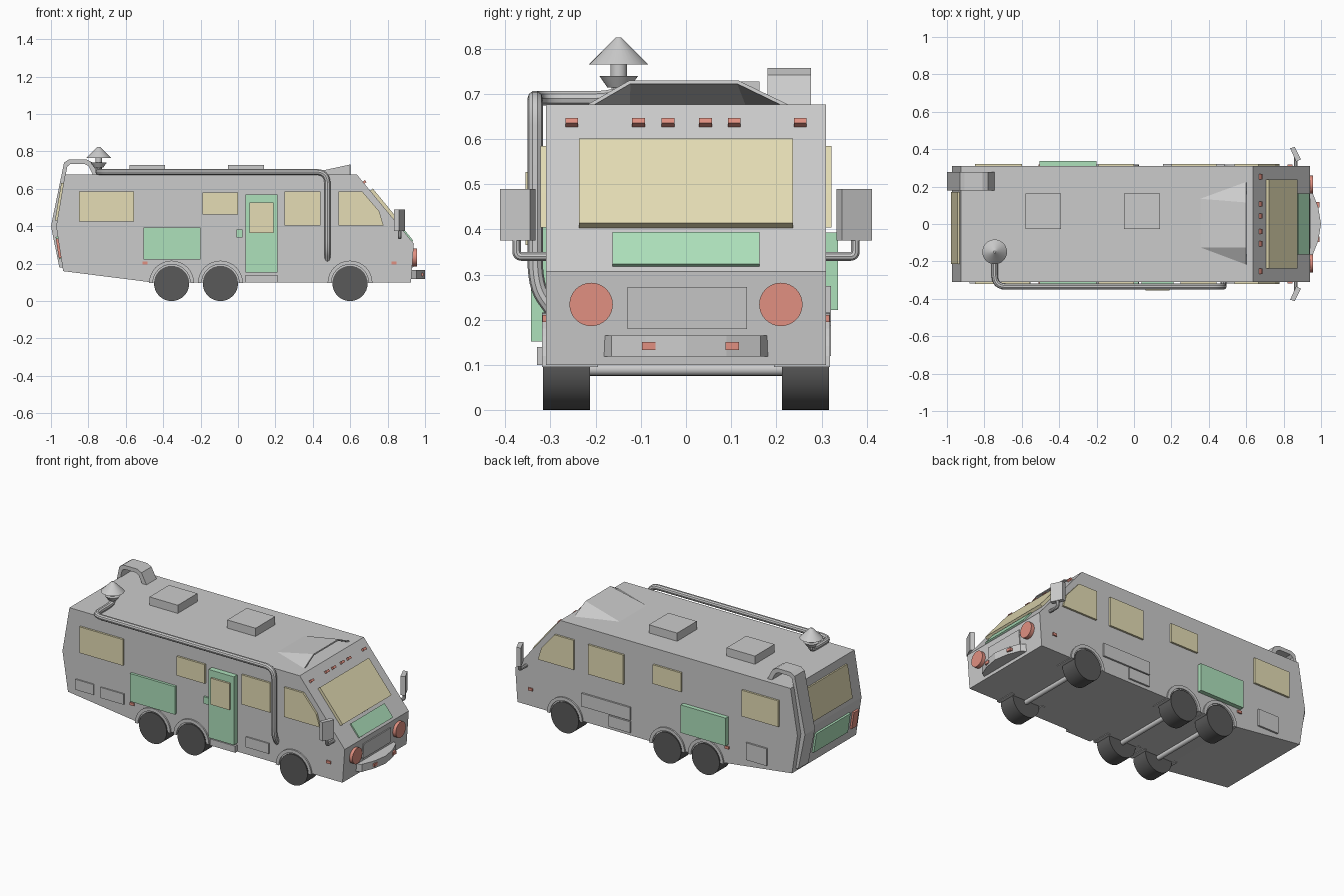
import bpy, bmesh
from math import sin, cos, pi, radians
from mathutils import Vector, Matrix

if "Cube" in bpy.data.objects:
    bpy.data.objects.remove(bpy.data.objects["Cube"])


def material(name, rgb):
    m = bpy.data.materials.new(name)
    m.diffuse_color = (*rgb, 1)
    m.use_nodes = True
    m.node_tree.nodes["Principled BSDF"].inputs["Base Color"].default_value = m.diffuse_color
    return m


GLASS = material("window_yellow", (0.78, 0.72, 0.46))
GREEN = material("panel_green", (0.42, 0.75, 0.5))
RED = material("light_red", (0.75, 0.28, 0.22))
DARK = material("tyre_dark", (0.1, 0.1, 0.1))


def finish(name, bm, mat=None, smooth=False):
    bmesh.ops.recalc_face_normals(bm, faces=bm.faces[:])
    me = bpy.data.meshes.new(name)
    bm.to_mesh(me)
    bm.free()
    ob = bpy.data.objects.new(name, me)
    bpy.context.collection.objects.link(ob)
    if mat:
        me.materials.append(mat)
    if smooth:
        shade(ob)
    return ob


def shade(ob):
    bpy.ops.object.select_all(action='DESELECT')
    ob.select_set(True)
    bpy.context.view_layer.objects.active = ob
    bpy.ops.object.shade_smooth_by_angle(angle=radians(35))


def extrude(name, pts, vec, mat=None):
    bm = bmesh.new()
    f = bm.faces.new([bm.verts.new(p) for p in pts])
    r = bmesh.ops.extrude_face_region(bm, geom=[f], use_keep_orig=True)
    verts = [v for v in r['geom'] if isinstance(v, bmesh.types.BMVert)]
    bmesh.ops.translate(bm, verts=verts, vec=vec)
    return finish(name, bm, mat)


def prism(name, xz, y0, y1, mat=None):
    return extrude(name, [(x, y0, z) for x, z in xz], (0, y1 - y0, 0), mat)


def box(name, x, y, z, mat=None):
    return prism(name, [(x[0], z[0]), (x[1], z[0]), (x[1], z[1]), (x[0], z[1])], y[0], y[1], mat)


def slab(name, line, z0, z1, y0, y1, t, mat=None):
    # plate lying on a sloped end face, given as a line in the side profile
    a, b = Vector(line[0]), Vector(line[1])
    d = (b - a).normalized()
    n = Vector((-d.y, d.x))
    p, q = (a + (b - a) * (z - a.y) / (b.y - a.y) for z in (z0, z1))
    return prism(name, [p - n * .005, q - n * .005, q + n * t, p + n * t], y0, y1, mat)


def cone(name, loc, r1, r2, depth, axis='Z', mat=None, seg=32):
    bm = bmesh.new()
    bmesh.ops.create_cone(bm, cap_ends=True, segments=seg, radius1=r1, radius2=r2, depth=depth)
    rot = {'Z': Matrix(), 'X': Matrix.Rotation(pi / 2, 4, 'Y'), 'Y': Matrix.Rotation(pi / 2, 4, 'X')}[axis]
    bmesh.ops.transform(bm, matrix=Matrix.Translation(loc) @ rot, verts=bm.verts[:])
    return finish(name, bm, mat, True)


def pipe(name, pts, r, bend):
    # polyline with rounded corners, swept by a circle
    P = [Vector(p) for p in pts]
    path = [P[0]]
    for a, b, c in zip(P, P[1:], P[2:]):
        u = b + (a - b).normalized() * min(bend, (a - b).length * .48)
        w = b + (c - b).normalized() * min(bend, (c - b).length * .48)
        path += [u * (1 - t) ** 2 + b * 2 * t * (1 - t) + w * t * t for t in [i / 6 for i in range(7)]]
    path.append(P[-1])
    cu = bpy.data.curves.new(name, 'CURVE')
    cu.dimensions = '3D'
    cu.bevel_depth, cu.bevel_resolution, cu.use_fill_caps = r, 3, True
    sp = cu.splines.new('POLY')
    sp.points.add(len(path) - 1)
    for q, p in zip(sp.points, path):
        q.co = (*p, 1)
    ob = bpy.data.objects.new(name, cu)
    bpy.context.collection.objects.link(ob)
    bpy.ops.object.select_all(action='DESELECT')
    ob.select_set(True)
    bpy.context.view_layer.objects.active = ob
    bpy.ops.object.convert(target='MESH')
    shade(bpy.context.view_layer.objects.active)


# Body shell
W = .31
ROOF_F, NOSE, CHIN = (.635, .677), (.94, .307), (.925, .10)
ROOF_R, TAIL, HEEL = (-.925, .677), (-.972, .40), (-.935, .16)
prism("body", [ROOF_R, ROOF_F, NOSE, CHIN, (-.46, .10), HEEL, TAIL], -W, W)

# Front face
slope, lower = (ROOF_F, NOSE), (NOSE, CHIN)
slab("windshield", slope, .59, .403, -.237, .237, .018, GLASS)
slab("nose_panel", slope, .389, .318, -.163, .163, .008, GREEN)
slab("grille", lower, .273, .18, -.13, .135, .006)
for y in (-.253, -.105, -.04, .043, .107, .253):
    slab("roof_marker", slope, .638, .627, y - .014, y + .014, .014, RED)
extrude("bumper", [(.92, -.185, .165), (.955, -.165, .165), (.985, -.09, .165), (1, 0, .165),
                   (.985, .09, .165), (.955, .165, .165), (.92, .185, .165)], (0, 0, -.046))
for s in (-1, 1):
    cone("headlight", (.938, s * .21, .234), .048, .048, .036, 'X', RED)
    y = .01 + s * .092
    box("bumper_light", (.96, .992), (y - .015, y + .015), (.133, .151), RED)

# Rear face
slab("rear_window", (TAIL, ROOF_R), .43, .63, -.215, .17, .012, GLASS)
slab("rear_panel", (HEEL, TAIL), .225, .345, -.20, .13, .012, GREEN)
slab("tail_light", (HEEL, TAIL), .23, .335, -.285, -.235, .012, RED)
prism("rear_duct", [(-.955, .18), (-1, .40), (-.93, .74), (-.905, .757), (-.81, .757), (-.78, .742),
                    (-.745, .675), (-.775, .675), (-.80, .722), (-.82, .733), (-.895, .733),
                    (-.912, .72), (-.925, .66), (-.965, .40), (-.935, .18)], .18, .277)


# Side panels: x range, z range, outer distance from centre, colour
def side(name, s, x, z, out, mat=None):
    box(name, x, (s * (W - .01), s * out), z, mat)


for s in (-1, 1):
    side("rear_side_window", s, (-.85, -.555) if s < 0 else (-.85, -.60), (.425, .585), .322, GLASS)
    side("middle_window", s, (-.19, 0), (.463, .58), .322, GLASS)
    side("front_side_window", s, (.249, .441) if s < 0 else (.20, .44), (.404, .585), .322, GLASS)
    prism("cab_window", [(.537, .404), (.537, .585), (.665, .585), (.755, .48), (.778, .404)],
          s * .30, s * .322, GLASS)
    side("side_panel", s, (-.505, -.20), (.222, .393), .326 if s < 0 else .337, GREEN)
    for x in (-.497, .834):
        side("side_marker", s, (x - .014, x + .014), (.195, .211), .318, RED)
for x, z in (((-.88, -.757), (.19, .254)), ((-.71, -.553), (.185, .25)), ((.275, .43), (.147, .21))):
    side("storage_hatch", -1, x, z, .318)
for x, z in (((.155, .485), (.195, .275)), ((.155, .30), (.12, .188)), ((-.77, -.63), (.165, .27))):
    side("storage_hatch", 1, x, z, .321)

# Entrance door
side("door", -1, (.04, .212), (.152, .57), .343, GREEN)
side("door_window", -1, (.062, .19), (.365, .527), .355, GLASS)
side("door_step", -1, (.04, .212), (.10, .14), .33)
side("door_keypad", -1, (-.008, .024), (.34, .382), .322, GREEN)

# Wheels, arches and axles
for x in (-.355, -.094, .599):
    cone("axle", (x, 0, .09), .014, .014, .46, 'Y', seg=16)
    for s in (-1, 1):
        cone("wheel", (x, s * .2645, .094), .094, .094, .105, 'Y', DARK)
        ring = [(x + r * cos(a * pi / 16), .096 + r * sin(a * pi / 16))
                for r, steps in ((.12, range(17)), (.1, range(16, -1, -1))) for a in steps]
        prism("wheel_arch", ring, s * .195, s * .319)

# Wing mirrors on bent arms
for s in (-1, 1):
    pipe("mirror_arm", [(.865, s * .29, .34), (.865, s * .375, .34), (.865, s * .375, .39)], .01, .012)
    extrude("mirror", [(.835, s * .405, .375), (.86, s * .412, .375), (.892, s * .345, .375),
                       (.867, s * .333, .375)], (0, 0, .115))

# Roof hatches
for x in (-.485, .042):
    box("roof_hatch", (x - .096, x + .096), (-.027, .163), (.67, .727))

# Open air scoop
bm = bmesh.new()
A, B, C, D, E, F = [bm.verts.new(p) for p in (
    (.355, -.125, .677), (.355, .135, .677), (.6, -.217, .677),
    (.6, -.125, .73), (.6, .115, .73), (.6, .225, .677))]
for f in ((A, C, D), (A, D, E, B), (B, E, F)):
    bm.faces.new(f)
scoop = finish("roof_scoop", bm)
mod = scoop.modifiers.new("thickness", 'SOLIDIFY')
mod.thickness, mod.offset = .008, -1

# Chimney and long exhaust pipe
cx, cy = -.745, -.149
cone("chimney_cap", (cx, cy, .795), .066, .006, .06)
cone("chimney_neck", (cx, cy, .75), .018, .018, .05)
cone("chimney_funnel", (cx, cy, .727), .025, .043, .026)
pipe("exhaust_pipe", [(cx, cy, .725), (cx, cy, .69), (cx, -.334, .69), (.478, -.334, .69),
                      (.478, -.334, .275), (.478, -.295, .22)], .017, .06)
